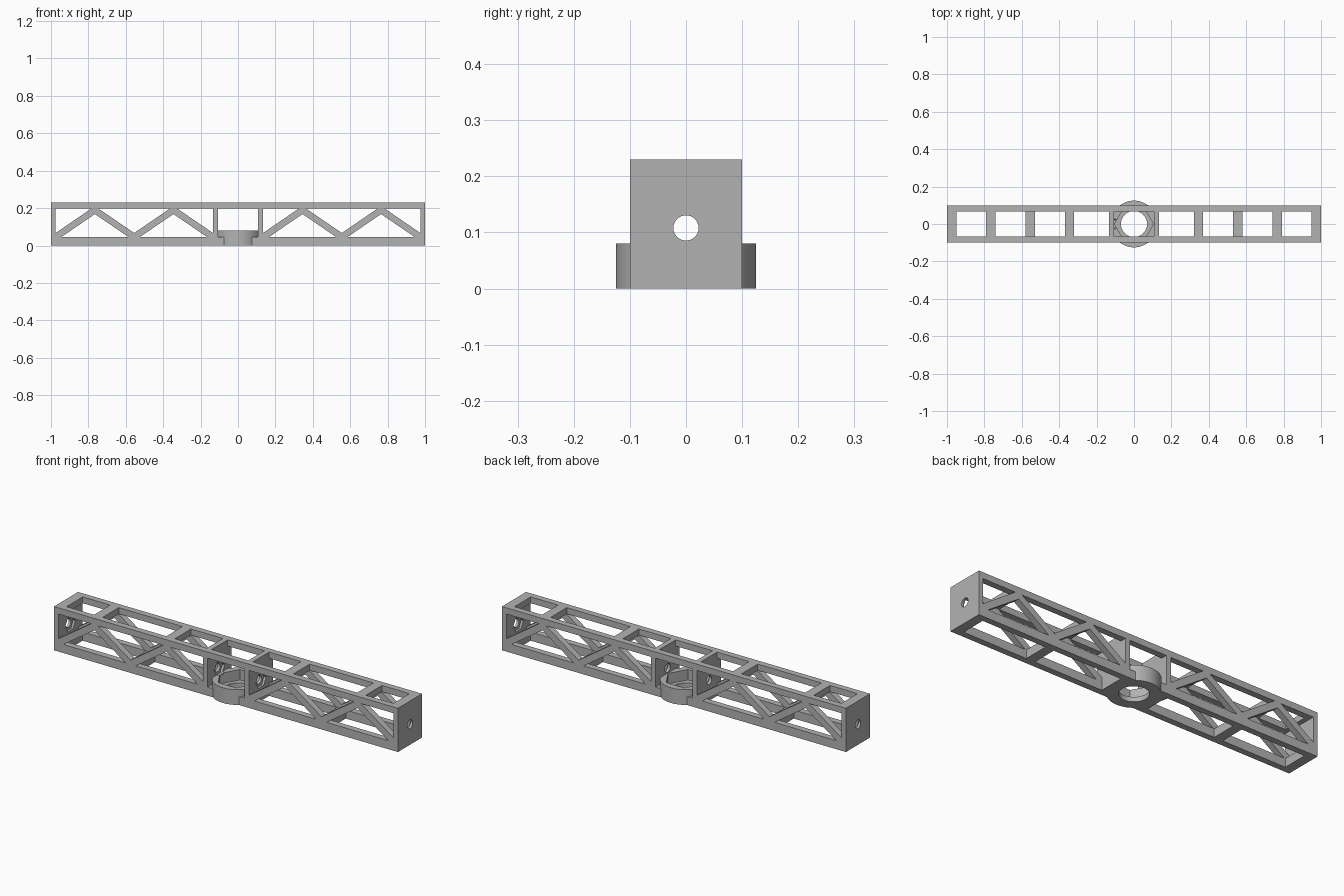
import bpy, bmesh, math
from mathutils import Matrix, Vector

cube = bpy.data.objects.get("Cube")
if cube:
    bpy.data.objects.remove(cube, do_unlink=True)

LENGTH, HALF_W, HEIGHT = 1.0, 0.10, 0.23   # half length, half width, height
INNER = 0.067                              # inner face of the side trusses
FLOOR, CEIL = 0.045, 0.197                 # top of lower rail, bottom of upper rail
END, POST_IN, POST_OUT = 0.975, 0.107, 0.134


def new_object(name, bm):
    bmesh.ops.recalc_face_normals(bm, faces=bm.faces)
    mesh = bpy.data.meshes.new(name)
    bm.to_mesh(mesh)
    bm.free()
    ob = bpy.data.objects.new(name, mesh)
    bpy.context.collection.objects.link(ob)
    return ob


def box(name, x0, x1, y0, y1, z0, z1):
    x0, x1 = sorted((x0, x1))
    bm = bmesh.new()
    bmesh.ops.create_cube(bm, size=1)
    bmesh.ops.scale(bm, vec=(x1 - x0, y1 - y0, z1 - z0), verts=bm.verts)
    bmesh.ops.translate(bm, vec=((x0 + x1) / 2, (y0 + y1) / 2, (z0 + z1) / 2), verts=bm.verts)
    return new_object(name, bm)


def prism(name, outline):
    """Extrude an x-z outline across the full width."""
    bm = bmesh.new()
    face = bm.faces.new([bm.verts.new((x, -0.2, z)) for x, z in outline])
    extruded = bmesh.ops.extrude_face_region(bm, geom=[face])["geom"]
    verts = [v for v in extruded if isinstance(v, bmesh.types.BMVert)]
    bmesh.ops.translate(bm, vec=(0, 0.4, 0), verts=verts)
    return new_object(name, bm)


def cylinder(name, radius, depth, centre, sides, axis="Z", turn=0):
    bm = bmesh.new()
    spin = Matrix.Rotation(turn, 4, "Z")
    tilt = Matrix.Rotation(math.pi / 2, 4, "Y") if axis == "X" else Matrix()
    bmesh.ops.create_cone(bm, cap_ends=True, segments=sides, radius1=radius, radius2=radius,
                          depth=depth, matrix=Matrix.Translation(Vector(centre)) @ tilt @ spin)
    return new_object(name, bm)


def combine(body, tool, operation="DIFFERENCE"):
    mod = body.modifiers.new("shape", "BOOLEAN")
    mod.operation, mod.solver, mod.object = operation, "EXACT", tool
    bpy.context.view_layer.objects.active = body
    bpy.ops.object.modifier_apply(modifier=mod.name)
    bpy.data.objects.remove(tool, do_unlink=True)


# Solid beam, hollowed into bays between end plates and centre posts
beam = box("truss_beam", -LENGTH, LENGTH, -HALF_W, HALF_W, 0, HEIGHT)
for s in (-1, 1):
    combine(beam, box("bay", s * POST_OUT, s * END, -INNER, INNER, FLOOR, CEIL))
combine(beam, box("centre_window", -POST_IN, POST_IN, -0.2, 0.2, FLOOR, CEIL))

# Zigzag side windows that leave diagonal braces
APEXES, NODE = (0.345, 0.765), 0.555
for s in (-1, 1):
    outlines = [[(a - 0.18, FLOOR), (a + 0.18, FLOOR), (a, 0.168)] for a in APEXES]
    outlines += [
        [(NODE, 0.067), (NODE + 0.19, CEIL), (NODE - 0.19, CEIL)],
        [(END, 0.067), (END, CEIL), (END - 0.19, CEIL)],
        [(POST_OUT, 0.067), (POST_OUT, CEIL), (POST_OUT + 0.19, CEIL)],
    ]
    for outline in outlines:
        combine(beam, prism("window", [(s * x, z) for x, z in outline]))

# Openings in the top and bottom, leaving cross bars
top_slots = ((POST_OUT, 0.32), (0.37, 0.74), (0.79, 0.95))
bottom_slots = ((POST_OUT, 0.53), (0.58, 0.95))
for s in (-1, 1):
    for a, b in top_slots:
        combine(beam, box("top_slot", s * a, s * b, -INNER, INNER, CEIL - 0.01, 0.3))
    for a, b in bottom_slots:
        combine(beam, box("bottom_slot", s * a, s * b, -INNER, INNER, -0.1, FLOOR + 0.01))
combine(beam, box("centre_slot", -POST_IN, POST_IN, -INNER, INNER, CEIL - 0.01, 0.3))

# Round centre collar with hexagonal pocket and through bore
combine(beam, cylinder("collar", 0.125, 0.08, (0, 0, 0.04), 64), "UNION")
combine(beam, cylinder("hex_pocket", 0.104, 0.08, (0, 0, 0.065), 6, turn=math.pi / 6))
combine(beam, cylinder("bore", 0.07, 0.2, (0, 0, 0), 48))

# Lengthwise bolt holes and shallow hexagonal nut seats
for x in (-0.99, -0.12, 0.12, 0.99):
    combine(beam, cylinder("bolt_hole", 0.0225, 0.06, (x, 0, 0.108), 32, "X"))
for x in (-END, -POST_IN, POST_OUT, END):
    combine(beam, cylinder("nut_seat", 0.042, 0.024, (x, 0, 0.108), 6, "X"))

# Grey finish
grey = bpy.data.materials.new("plain_grey")
grey.use_nodes = True
color = (0.45, 0.45, 0.45, 1)
grey.diffuse_color = color
grey.node_tree.nodes["Principled BSDF"].inputs["Base Color"].default_value = color
beam.data.materials.clear()
beam.data.materials.append(grey)
for poly in beam.data.polygons:
    poly.material_index = 0

bpy.ops.object.select_all(action="DESELECT")
beam.select_set(True)
bpy.context.view_layer.objects.active = beam
bpy.ops.object.shade_smooth_by_angle(angle=math.radians(30))
